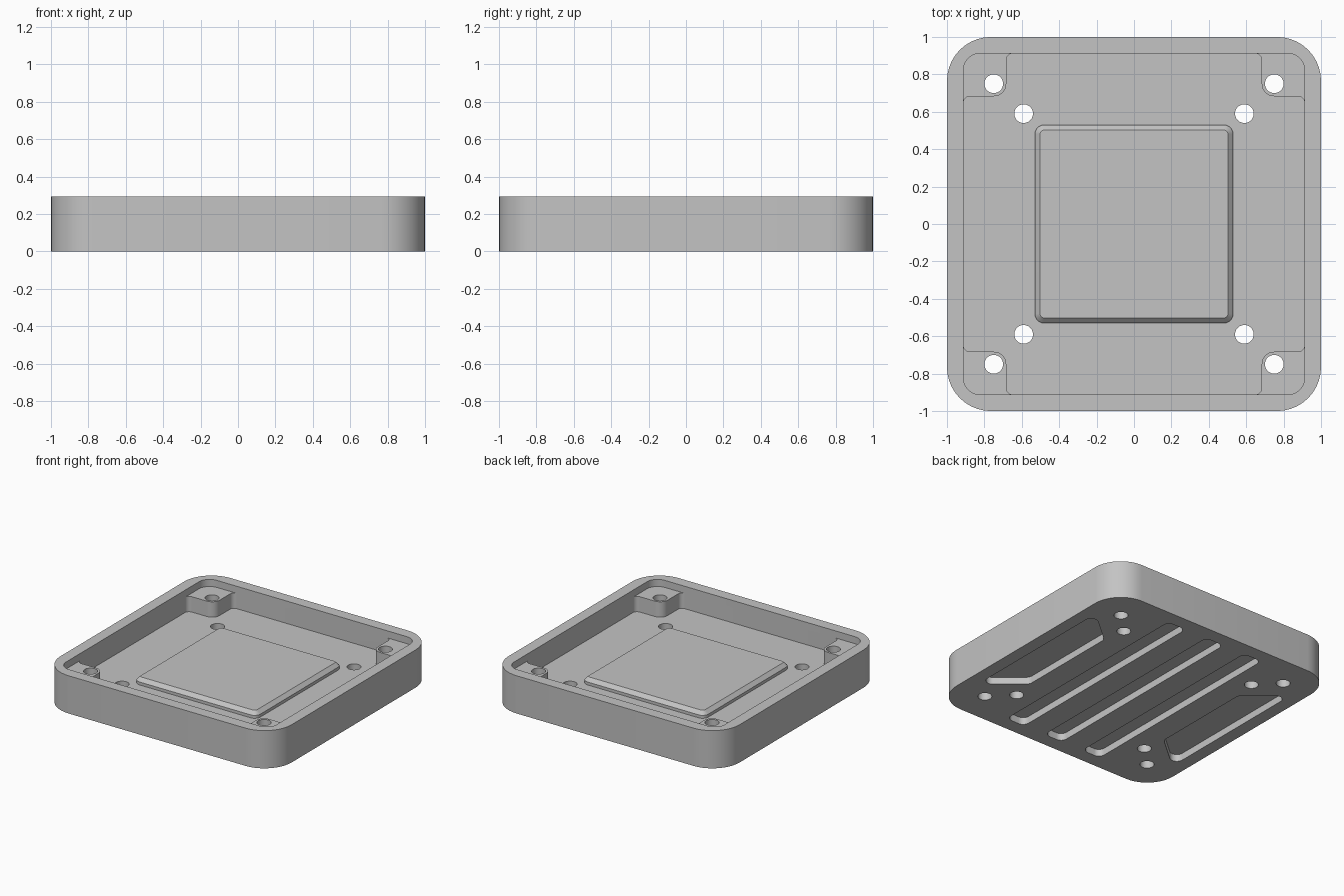
import bpy
import bmesh
from math import atan2, cos, pi, sin, tan
from mathutils import Matrix, Vector

old = bpy.data.objects.get("Cube")
if old:
    bpy.data.objects.remove(old, do_unlink=True)

HEIGHT, FLOOR, BOSS_TOP = 0.295, 0.12, 0.24
INNER, BOSS = 0.912, 0.683
SLOT_DEPTH = 0.055

grey = bpy.data.materials.new("light grey")
grey.use_nodes = True
grey.diffuse_color = (0.55, 0.55, 0.55, 1)
grey.node_tree.nodes["Principled BSDF"].inputs["Base Color"].default_value = grey.diffuse_color


def rounded(corners, steps=10):
    """Outline from (x, y, radius) corners, each replaced by an arc."""
    out = []
    for i, (x, y, r) in enumerate(corners):
        p = Vector((x, y))
        u = (Vector(corners[i - 1][:2]) - p).normalized()
        v = (Vector(corners[(i + 1) % len(corners)][:2]) - p).normalized()
        half = u.angle(v) / 2
        centre = p + (u + v).normalized() * r / sin(half)
        start = p + u * r / tan(half) - centre
        end = p + v * r / tan(half) - centre
        sweep = atan2(start.x * end.y - start.y * end.x, start.dot(end))
        for k in range(steps + 1):
            out.append(centre + Matrix.Rotation(sweep * k / steps, 2) @ start)
    return out


def rectangle(hx, hy, r, cx=0):
    return rounded([(cx + sx * hx, sy * hy, r) for sx, sy in ((1, -1), (1, 1), (-1, 1), (-1, -1))])


def circle(cx, cy, r, n=40):
    return [Vector((cx + r * cos(2 * pi * k / n), cy + r * sin(2 * pi * k / n))) for k in range(n)]


def solid(name, layers):
    """Closed solid lofted through (outline, z) layers."""
    bm = bmesh.new()
    rings = [[bm.verts.new((p.x, p.y, z)) for p in outline] for outline, z in layers]
    n = len(rings[0])
    bm.faces.new(rings[0][::-1])
    bm.faces.new(rings[-1])
    for low, high in zip(rings, rings[1:]):
        for i in range(n):
            j = (i + 1) % n
            bm.faces.new((low[i], low[j], high[j], high[i]))
    bmesh.ops.recalc_face_normals(bm, faces=bm.faces[:])
    mesh = bpy.data.meshes.new(name)
    bm.to_mesh(mesh)
    bm.free()
    mesh.materials.append(grey)
    obj = bpy.data.objects.new(name, mesh)
    bpy.context.collection.objects.link(obj)
    return obj


def activate(obj):
    bpy.ops.object.select_all(action='DESELECT')
    obj.select_set(True)
    bpy.context.view_layer.objects.active = obj


def cut(target, outline, z0, z1):
    cutter = solid("cutter", [(outline, z0), (outline, z1)])
    cutter.hide_render = True
    mod = target.modifiers.new("cut", 'BOOLEAN')
    mod.operation, mod.solver, mod.object = 'DIFFERENCE', 'EXACT', cutter
    activate(target)
    bpy.ops.object.modifier_apply(modifier=mod.name)
    bpy.data.objects.remove(cutter, do_unlink=True)


# Tray block
outer = rectangle(1, 1, 0.235)
tray = solid("tray", [(outer, 0), (outer, HEIGHT)])

# Deep cavity that leaves a boss in each corner
quarter = [(INNER, BOSS, 0.035), (BOSS, BOSS, 0.065), (BOSS, INNER, 0.035)]
cavity = []
for k in range(4):
    turn = Matrix.Rotation(k * pi / 2, 2)
    cavity += [(*(turn @ Vector((x, y))), r) for x, y, r in quarter]
cut(tray, rounded(cavity), FLOOR, 0.5)

# Shallow cavity above the bosses
cut(tray, rectangle(INNER, INNER, 0.09), BOSS_TOP, 0.6)

# Long slots in the underside
for cx in (-0.35, 0, 0.35):
    cut(tray, rectangle(0.08, 0.89, 0.05, cx), -0.1, SLOT_DEPTH)

# Tapered recesses along both sides of the underside
for s in (-1, 1):
    recess = [(s * 0.62, -0.41, 0.05), (s * 0.9, -0.65, 0.05),
              (s * 0.9, 0.65, 0.05), (s * 0.62, 0.41, 0.05)]
    cut(tray, rounded(recess), -0.1, SLOT_DEPTH)

# Screw holes through the bosses and the floor
for d in (0.75, 0.59):
    for sx in (-1, 1):
        for sy in (-1, 1):
            cut(tray, circle(sx * d, sy * d, 0.05), -0.2, 0.7)

# Raised pad with a chamfered rim
base = rectangle(0.53, 0.53, 0.05)
pad = solid("raised_pad", [(base, FLOOR - 0.01), (base, 0.143),
                           (rectangle(0.502, 0.502, 0.022), 0.17)])

for obj in (tray, pad):
    activate(obj)
    bpy.ops.object.shade_smooth_by_angle(angle=pi / 6)
